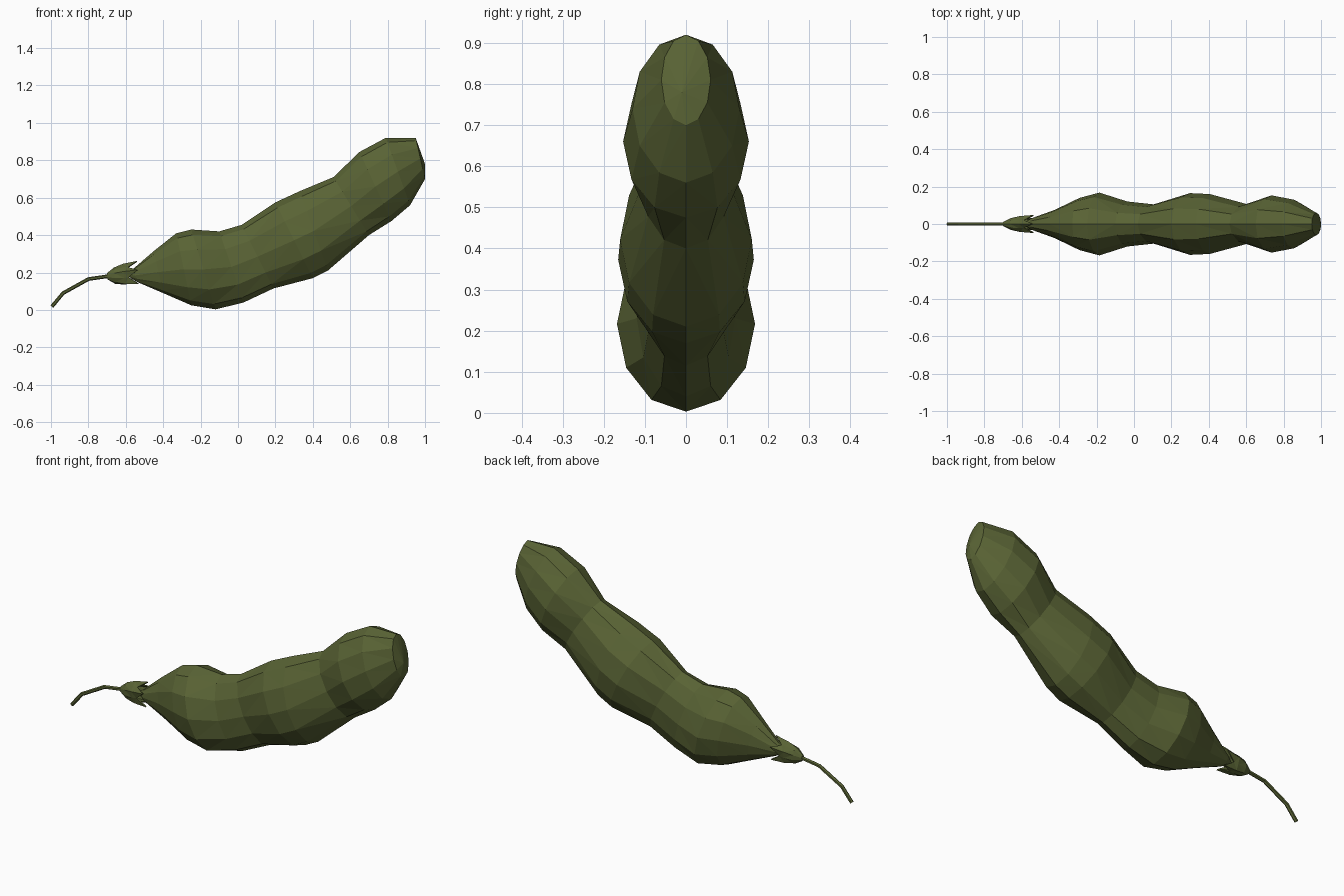
import bpy, bmesh, math
from mathutils import Vector

if "Cube" in bpy.data.objects:
    bpy.data.objects.remove(bpy.data.objects["Cube"])


def material(name, col):
    m = bpy.data.materials.new(name)
    m.diffuse_color = (*col, 1)
    m.use_nodes = True
    m.node_tree.nodes["Principled BSDF"].inputs["Base Color"].default_value = m.diffuse_color
    return m


green = material("pod_green", (0.10, 0.125, 0.035))


def loft(name, rings, start=None, end=None):
    """Skin a list of equal-length point rings, with optional tip points."""
    bm = bmesh.new()
    vr = [[bm.verts.new(p) for p in r] for r in rings]
    n = len(vr[0])
    for a, b in zip(vr, vr[1:]):
        for i in range(n):
            j = (i + 1) % n
            bm.faces.new((a[i], a[j], b[j], b[i]))
    for tip, ring in ((start, vr[0]), (end, vr[-1])):
        if tip:
            t = bm.verts.new(tip)
            for i in range(n):
                bm.faces.new((ring[i], ring[(i + 1) % n], t))
    bmesh.ops.recalc_face_normals(bm, faces=bm.faces)
    bmesh.ops.triangulate(bm, faces=[f for f in bm.faces if len(f.verts) > 3])
    me = bpy.data.meshes.new(name)
    bm.to_mesh(me)
    bm.free()
    ob = bpy.data.objects.new(name, me)
    bpy.context.collection.objects.link(ob)
    me.materials.append(green)
    return ob


# Pod: each section is top x, top z, bottom x, bottom z, half width
sections = [
    (-0.56, 0.22, -0.54, 0.15, 0.030),
    (-0.45, 0.315, -0.40, 0.09, 0.075),
    (-0.33, 0.41, -0.25, 0.025, 0.140),
    (-0.25, 0.43, -0.12, 0.003, 0.168),
    (-0.10, 0.42, 0.03, 0.04, 0.120),
    (0.02, 0.455, 0.19, 0.115, 0.105),
    (0.20, 0.575, 0.40, 0.17, 0.165),
    (0.33, 0.635, 0.48, 0.21, 0.160),
    (0.51, 0.71, 0.70, 0.40, 0.106),
    (0.65, 0.845, 0.82, 0.475, 0.153),
    (0.79, 0.92, 0.92, 0.56, 0.130),
    (0.95, 0.92, 1.00, 0.70, 0.060),
]
SIDES = 12
rings = []
for tx, tz, bx, bz, w in sections:
    top, bot = Vector((tx, 0, tz)), Vector((bx, 0, bz))
    mid, half = (top + bot) / 2, (top - bot) / 2
    rings.append([mid + half * math.cos(a) + Vector((0, w * math.sin(a), 0))
                  for a in (2 * math.pi * i / SIDES for i in range(SIDES))])
loft("pod", rings, start=(-0.60, 0, 0.187), end=(1.0, -0.01, 0.78))

# Calyx: small cup ending in five pointed sepals
axis = Vector((1, 0, 0.08)).normalized()
up = Vector((-axis.z, 0, axis.x))
base = Vector((-0.70, 0, 0.18))


def cup_ring(stations):
    out = []
    for i in range(10):
        along, r = stations[i % 2]
        a = 2 * math.pi * i / 10
        out.append(base + axis * along
                   + up * (r * 1.15 * math.cos(a))
                   + Vector((0, r * 0.85 * math.sin(a), 0)))
    return out


calyx = loft("calyx", [cup_ring(s) for s in (
    [(0.0, 0.014)] * 2,
    [(0.04, 0.038)] * 2,
    [(0.09, 0.052), (0.09, 0.045)],
    [(0.165, 0.060), (0.115, 0.043)],
)], start=base)
sol = calyx.modifiers.new("thickness", 'SOLIDIFY')
sol.thickness = 0.006

# Stem: thin bent tube
path = [Vector(p) for p in ((-0.995, 0, 0.018), (-0.935, 0, 0.09),
                            (-0.80, 0, 0.165), (-0.69, 0, 0.181))]
stem = []
for i, p in enumerate(path):
    d = (path[min(i + 1, 3)] - path[max(i - 1, 0)]).normalized()
    side = Vector((-d.z, 0, d.x))
    stem.append([p + 0.010 * (side * math.cos(a) + Vector((0, math.sin(a), 0)))
                 for a in (2 * math.pi * k / 6 for k in range(6))])
loft("stem", stem, start=path[0], end=path[-1])
